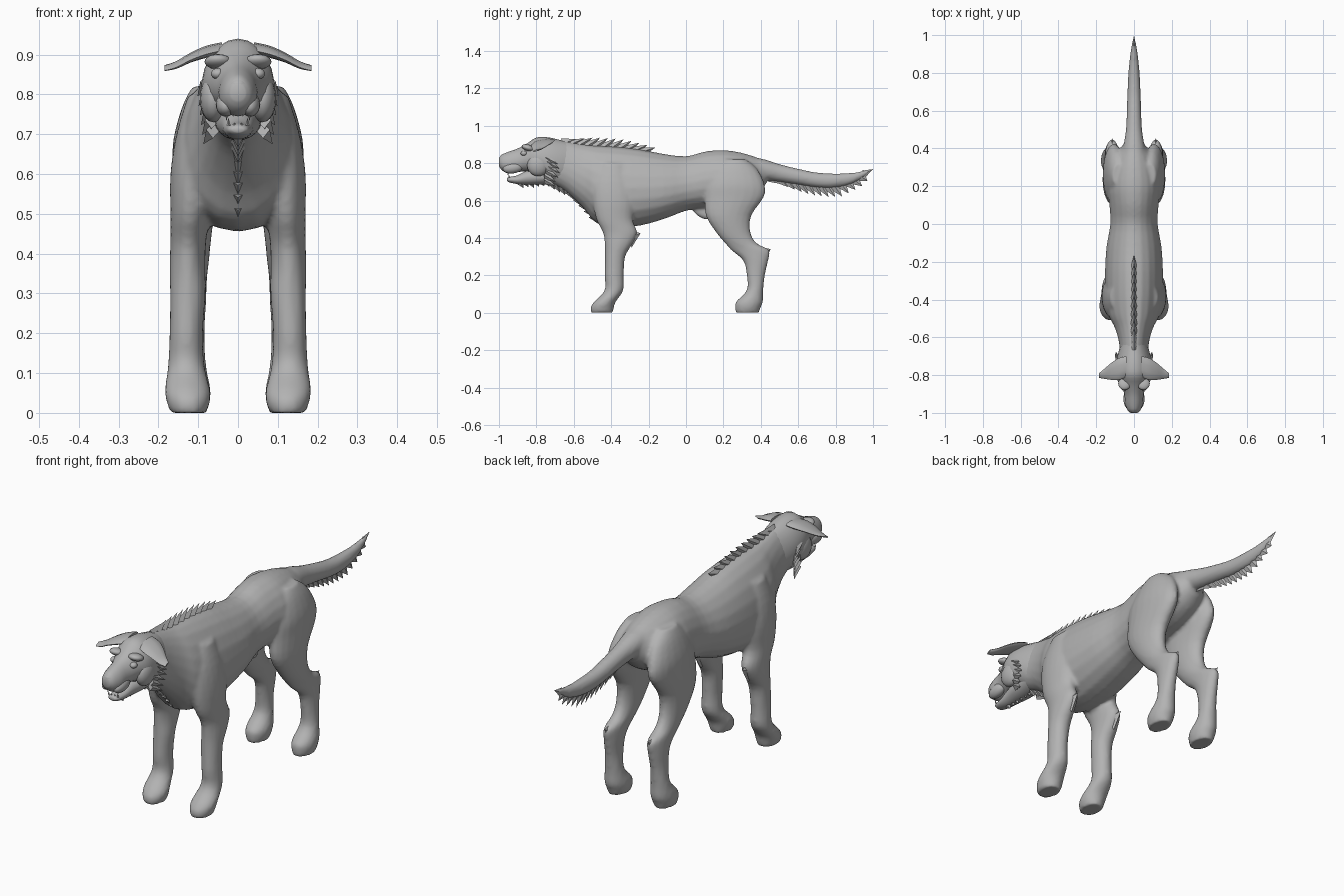
import bpy, bmesh, math, random
from mathutils import Vector, Matrix

if "Cube" in bpy.data.objects:
    bpy.data.objects.remove(bpy.data.objects["Cube"])
random.seed(4)

# One plain grey for the whole animal
grey = bpy.data.materials.new("plain grey")
grey.use_nodes = True
colour = (0.45, 0.45, 0.45, 1)
grey.diffuse_color = colour
grey.node_tree.nodes["Principled BSDF"].inputs["Base Color"].default_value = colour


def finish(name, bm, smooth=True, angle=50):
    """Turn a bmesh into a shaded object."""
    bmesh.ops.recalc_face_normals(bm, faces=bm.faces)
    mesh = bpy.data.meshes.new(name)
    bm.to_mesh(mesh)
    bm.free()
    mesh.materials.append(grey)
    obj = bpy.data.objects.new(name, mesh)
    bpy.context.collection.objects.link(obj)
    bpy.ops.object.select_all(action="DESELECT")
    obj.select_set(True)
    bpy.context.view_layer.objects.active = obj
    if smooth:
        bpy.ops.object.shade_smooth_by_angle(angle=math.radians(angle))
    return obj


def spline(rows, steps):
    """Smooth the stations with a Catmull-Rom curve."""
    pts = [Vector(r) for r in rows]
    out = []
    for i in range(len(pts) - 1):
        a, b, c, d = pts[max(i - 1, 0)], pts[i], pts[i + 1], pts[min(i + 2, len(pts) - 1)]
        for s in range(steps):
            t = s / steps
            out.append(b + (c - a) * (t / 2) + (a * 2 - b * 5 + c * 4 - d) * (t * t / 2)
                       + (b * 3 - a - c * 3 + d) * (t ** 3 / 2))
    return out + [pts[-1]]


def loft(bm, rows, axis, side=1, egg=0.0, sides=20, steps=3):
    """Rows are station, low edge, high edge, centre x, half width."""
    rings = []
    for at, low, high, cx, half in spline(rows, steps):
        ring = []
        for k in range(sides):
            t = math.tau * k / sides
            x = side * (cx + half * math.cos(t) * (1 - egg * math.sin(t)))
            v = (low + high) / 2 + (high - low) / 2 * math.sin(t)
            ring.append(bm.verts.new((x, at, v) if axis == "y" else (x, v, at)))
        rings.append(ring)
    for r, s in zip(rings, rings[1:]):
        for k in range(sides):
            n = (k + 1) % sides
            bm.faces.new((r[k], r[n], s[n], s[k]))
    bm.faces.new(rings[0])
    bm.faces.new(rings[-1])


def ball(bm, centre, size, tilt=0.0):
    """Add an ellipsoid, tilted about the x axis."""
    place = Matrix.Translation(centre) @ Matrix.Rotation(tilt, 4, "X") @ Matrix.Diagonal((*size, 1))
    bmesh.ops.create_uvsphere(bm, u_segments=16, v_segments=10, radius=1, matrix=place)


def tuft(bm, base, tip, across, length):
    """Add a thin pointed lock of fur as a four-sided spike."""
    base, tip, across = Vector(base), Vector(tip), Vector(across)
    along = (tip - base).cross(across).normalized() * length
    ring = [bm.verts.new(base + d) for d in (across, along, -across, -along)]
    end = bm.verts.new(tip)
    for k in range(4):
        bm.faces.new((ring[k], ring[(k + 1) % 4], end))
    bm.faces.new(ring)


def follow(line, y):
    """Height on a broken line of (y, z) points."""
    for (a, p), (b, q) in zip(line, line[1:]):
        if y <= b:
            return p + (q - p) * (y - a) / (b - a)
    return line[-1][1]


# Body: neck, trunk, tail and legs fused into one smooth skin
torso = [(-.74, .7, .925, 0, .07), (-.66, .66, .92, 0, .075), (-.6, .61, .91, 0, .085),
         (-.54, .55, .9, 0, .105), (-.48, .48, .895, 0, .135), (-.38, .455, .89, 0, .15),
         (-.25, .465, .875, 0, .153), (-.12, .5, .85, 0, .145), (0, .545, .837, 0, .125),
         (.1, .56, .862, 0, .13), (.2, .58, .87, 0, .14), (.3, .6, .855, 0, .12),
         (.38, .64, .83, 0, .085), (.43, .69, .81, 0, .05)]
tail = [(.33, .72, .84, 0, .07), (.42, .71, .82, 0, .055), (.5, .7, .795, 0, .043),
        (.6, .685, .77, 0, .038), (.7, .67, .75, 0, .035), (.8, .67, .745, 0, .03),
        (.9, .695, .75, 0, .02), (.99, .755, .77, 0, .006)]
front_leg = [(0, -.51, -.39, .125, .045), (.03, -.51, -.385, .125, .055), (.06, -.49, -.375, .127, .057),
             (.12, -.435, -.335, .13, .046), (.2, -.435, -.333, .13, .042), (.3, -.433, -.325, .126, .045),
             (.37, -.435, -.285, .127, .045), (.43, -.445, -.26, .125, .045), (.5, -.48, -.285, .12, .05),
             (.6, -.5, -.27, .113, .057), (.7, -.5, -.28, .1, .055), (.8, -.46, -.32, .08, .045)]
hind_leg = [(0, .265, .39, .122, .043), (.03, .262, .4, .122, .052), (.06, .268, .412, .122, .053),
            (.12, .325, .413, .122, .042), (.2, .325, .422, .12, .036), (.28, .305, .44, .117, .037),
            (.335, .24, .446, .115, .037), (.37, .21, .38, .114, .04), (.43, .16, .345, .114, .046),
            (.52, .105, .35, .112, .054), (.62, .1, .418, .108, .057), (.69, .11, .42, .104, .058),
            (.77, .15, .38, .09, .05), (.82, .2, .32, .08, .035)]
bm = bmesh.new()
loft(bm, torso, "y", egg=.14)
loft(bm, tail, "y")
for side in (-1, 1):
    loft(bm, front_leg, "z", side)
    loft(bm, hind_leg, "z", side)
ball(bm, (0, .09, .535), (.024, .06, .03), -.5)
body = finish("body", bm)
remesh = body.modifiers.new("fuse", "REMESH")
remesh.mode = "VOXEL"
remesh.voxel_size = .009
remesh.use_smooth_shade = True
relax = body.modifiers.new("relax", "SMOOTH")
relax.factor = .5
relax.iterations = 5

# Head: skull and muzzle, with the jaw hanging slightly open
skull = [(-1, .785, .825, 0, .018), (-.985, .763, .845, 0, .034), (-.95, .745, .86, 0, .047),
         (-.9, .752, .878, 0, .051), (-.85, .755, .905, 0, .068), (-.8, .735, .937, 0, .088),
         (-.74, .705, .938, 0, .092), (-.68, .69, .925, 0, .083), (-.62, .68, .91, 0, .065)]
bm = bmesh.new()
loft(bm, skull, "y", egg=.1)
for side in (-1, 1):
    ball(bm, (side * .05, -.845, .882), (.034, .035, .017), -.3)
    ball(bm, (side * .03, -.925, .775), (.026, .055, .03), .15)
    ball(bm, (side * .062, -.79, .79), (.034, .06, .06))
finish("head", bm)

bm = bmesh.new()
jaw = [(-.957, .705, .718, 0, .014), (-.945, .697, .726, 0, .026), (-.9, .688, .735, 0, .034),
       (-.85, .685, .76, 0, .042), (-.78, .685, .77, 0, .055), (-.7, .69, .78, 0, .06)]
loft(bm, jaw, "y")
finish("lower_jaw", bm)

bm = bmesh.new()
ball(bm, (0, -.978, .823), (.025, .022, .018))
finish("nose", bm)

bm = bmesh.new()
for side in (-1, 1):
    ball(bm, (side * .05, -.866, .852), (.018, .018, .014))
finish("eyes", bm)

bm = bmesh.new()
for x in (-.024, -.009, .009, .024):
    size = .008 if abs(x) < .02 else .02
    tuft(bm, (x, -.945, .722), (x, -.948, .722 + size), (.005, 0, 0), .005)
    tuft(bm, (x * 1.2, -.952, .758), (x * 1.2, -.952, .752 - size), (.005, 0, 0), .005)
finish("teeth", bm, smooth=False)

# Ears: thin flaps spreading sideways and drooping at the tip
# Each row: distance out, front y, back y, height, half thickness
flap = [(.04, -.81, -.7, .922, .014), (.08, -.825, -.71, .913, .014), (.12, -.825, -.735, .898, .011),
        (.155, -.82, -.765, .88, .008), (.185, -.815, -.79, .872, .004)]
bm = bmesh.new()
for side in (-1, 1):
    rings = []
    for x, front, back, z, thick in spline(flap, 3):
        ring = []
        for k in range(10):
            t = math.tau * k / 10
            droop = -.012 * (1 - math.sin(t / 2) ** 2)
            ring.append(bm.verts.new((side * x, (front + back) / 2 - (back - front) / 2 * math.cos(t),
                                      z + droop + thick * math.sin(t))))
        rings.append(ring)
    for r, s in zip(rings, rings[1:]):
        for k in range(10):
            bm.faces.new((r[k], r[k - 1], s[k - 1], s[k]))
    bm.faces.new(rings[0])
    bm.faces.new(rings[-1])
finish("ears", bm)

# Mane: tent-shaped locks leaning back along the spine
back_line = [(-.7, .91), (-.48, .88), (-.25, .86), (-.1, .83)]
bm = bmesh.new()
for i in range(11):
    y = -.66 + i * .042
    z = follow(back_line, y)
    lift = .025 + .03 * math.sin(math.pi * i / 10)
    tuft(bm, (0, y, z), (0, y + .075, z + lift), (.02, 0, 0), .028)
finish("back_mane", bm, smooth=False)

# Throat and chest locks pointing down
chest_line = [(-.9, .705), (-.74, .715), (-.62, .65), (-.54, .57), (-.48, .5)]
bm = bmesh.new()
for i in range(15):
    y = -.89 + i * .028
    z = follow(chest_line, y)
    tuft(bm, (0, y, z), (0, y + .02, z - random.uniform(.035, .05)), (.022, 0, 0), .025)
finish("chest_fur", bm, smooth=False)

# Cheek ruff: a curved row of locks on both sides
bm = bmesh.new()
for side in (-1, 1):
    for i in range(6):
        z = .83 - i * .024
        x = .078 - .003 * i
        y = -.745 + .01 * math.sin(i)
        tuft(bm, (side * x, y, z), (side * (x + .024), y + .06, z - .035), (0, .006, .02), .018)
finish("cheek_ruff", bm, smooth=False)

# Tail fringe: saw-toothed locks sweeping back underneath
fringe_line = [(.45, .73), (.6, .71), (.78, .69), (.9, .72), (.97, .757)]
bm = bmesh.new()
for i in range(14):
    y = .46 + i * .036
    z = follow(fringe_line, y)
    drop = .03 + .05 * math.sin(math.pi * min(1, (i + 1) / 14))
    tuft(bm, (0, y, z), (0, min(y + .05, .97), z - drop), (.012, 0, 0), .035)
tuft(bm, (0, .95, .742), (0, 1, .768), (.01, 0, 0), .02)
finish("tail_fringe", bm, smooth=False)

# Pointed elbows and hocks
bm = bmesh.new()
for side in (-1, 1):
    tuft(bm, (side * .125, -.31, .4), (side * .127, -.243, .425), (.03, 0, 0), .055)
    tuft(bm, (side * .115, .4, .315), (side * .115, .453, .34), (.025, 0, 0), .045)
finish("leg_points", bm)
